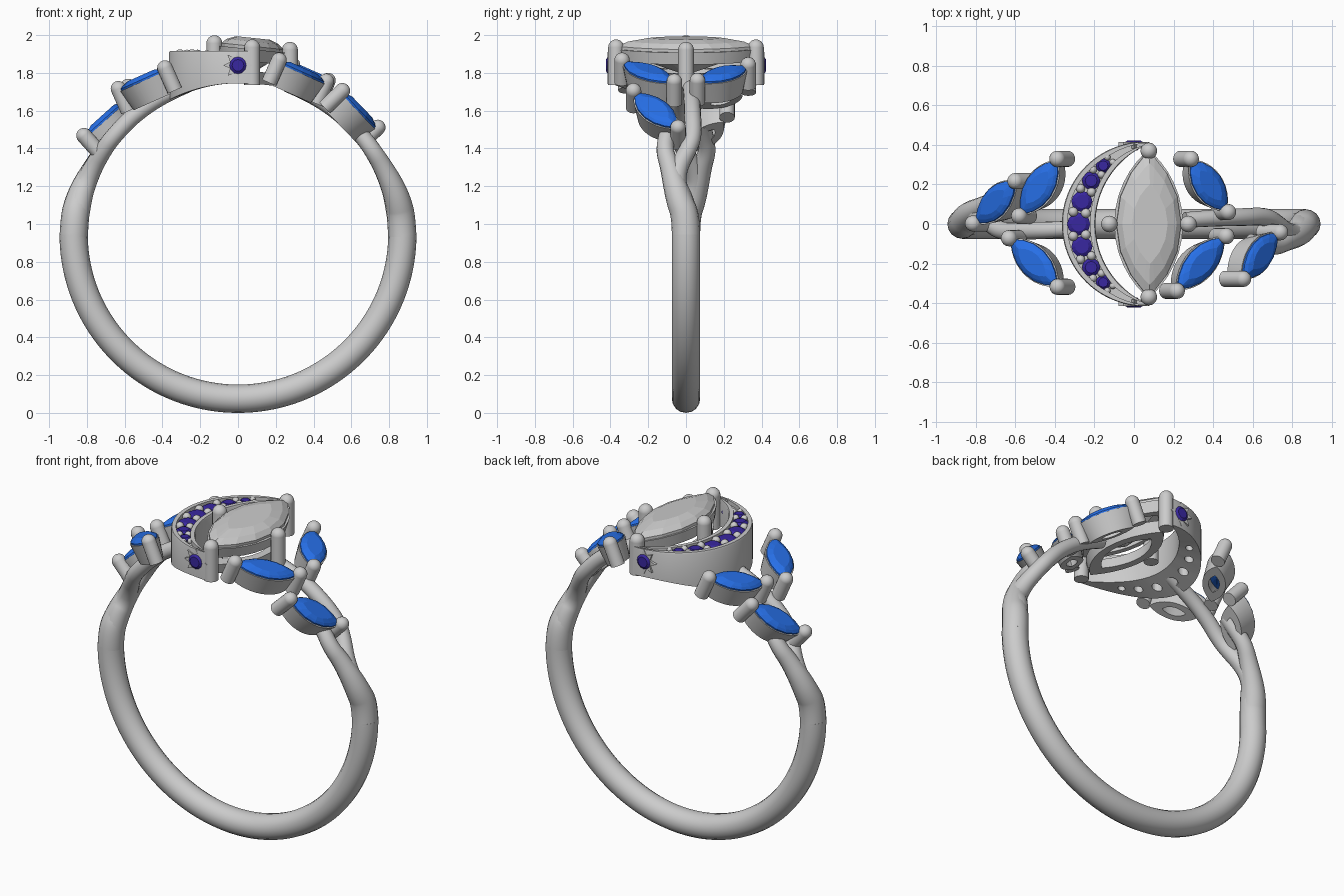
import bpy, bmesh
from math import sin, cos, tan, pi, radians, sqrt
from mathutils import Vector, Matrix

if "Cube" in bpy.data.objects:
    bpy.data.objects.remove(bpy.data.objects["Cube"])

CZ, RIN = 0.945, 0.795            # ring centre height, finger radius


def material(name, col):
    m = bpy.data.materials.new(name)
    m.diffuse_color = col
    m.use_nodes = True
    m.node_tree.nodes["Principled BSDF"].inputs["Base Color"].default_value = m.diffuse_color
    return m


BLUE = material("blue_stone", (0.02, 0.16, 0.80, 1))
PURPLE = material("purple_stone", (0.04, 0.02, 0.35, 1))


def finish(name, bm, mat=None, smooth=True, angle=35):
    bmesh.ops.recalc_face_normals(bm, faces=bm.faces)
    me = bpy.data.meshes.new(name)
    bm.to_mesh(me)
    bm.free()
    ob = bpy.data.objects.new(name, me)
    bpy.context.collection.objects.link(ob)
    if mat:
        me.materials.append(mat)
    if smooth:
        bpy.ops.object.select_all(action='DESELECT')
        ob.select_set(True)
        bpy.context.view_layer.objects.active = ob
        bpy.ops.object.shade_smooth_by_angle(angle=radians(angle))
    return ob


def loft(bm, rings, closed=False):
    """Skin a list of equal-length point loops; cap the ends or close it."""
    vs = [[bm.verts.new(p) for p in r] for r in rings]
    n = len(vs[0])
    pairs = list(zip(vs, vs[1:])) + ([(vs[-1], vs[0])] if closed else [])
    for a, b in pairs:
        for i in range(n):
            j = (i + 1) % n
            bm.faces.new((a[i], a[j], b[j], b[i]))
    if not closed:
        bm.faces.new(vs[0])
        bm.faces.new(vs[-1])


def tube(name, pts, kind='NURBS'):
    """Round wire through (x, y, z, radius) points."""
    cu = bpy.data.curves.new(name, 'CURVE')
    cu.dimensions, cu.bevel_depth, cu.bevel_resolution = '3D', 1.0, 6
    cu.use_fill_caps = True
    sp = cu.splines.new(kind)
    sp.points.add(len(pts) - 1)
    for p, (x, y, z, r) in zip(sp.points, pts):
        p.co, p.radius = (x, y, z, 1), r
    if kind == 'NURBS':
        sp.order_u, sp.use_endpoint_u, sp.resolution_u = 3, True, 10
    ob = bpy.data.objects.new(name, cu)
    bpy.context.collection.objects.link(ob)
    bpy.ops.object.select_all(action='DESELECT')
    ob.select_set(True)
    bpy.context.view_layer.objects.active = ob
    bpy.ops.object.convert(target='MESH')
    bpy.ops.object.shade_smooth_by_angle(angle=radians(40))


def outline(a, b, n):
    """Marquise: two circular arcs meeting in points."""
    R = (a * a + b * b) / (2 * b)
    half = [-a * cos(pi * i / n) for i in range(n + 1)]
    w = lambda u: sqrt(max(R * R - u * u, 0)) - (R - b)
    return [(u, w(u)) for u in half[:-1]] + [(u, -w(u)) for u in half[:0:-1]]


def prong(name, top, down, length, r):
    bm = bmesh.new()
    q = down.to_track_quat('Z', 'Y').to_matrix().to_4x4()
    bmesh.ops.create_uvsphere(bm, u_segments=20, v_segments=12, radius=r,
                              matrix=Matrix.Translation(top) @ q)
    bmesh.ops.create_cone(bm, cap_ends=True, segments=20, radius1=r, radius2=r, depth=length,
                          matrix=Matrix.Translation(top + down * length / 2) @ q)
    finish(name, bm, angle=50)


def frame(p0, p1, z, tilt):
    """Plane through two plan points, tilted about y; returns placer, n, half length, u, centre."""
    xc = (p0[0] + p1[0]) / 2
    t = tan(radians(tilt))
    A, B = [Vector((x, y, z - t * (x - xc))) for x, y in (p0, p1)]
    n = Vector((sin(radians(tilt)), 0, cos(radians(tilt))))
    u = (B - A).normalized()
    v, c = n.cross(u), (A + B) / 2
    return (lambda x, y, h: c + u * x + v * y + n * h), n, (B - A).length / 2, u, c


def marquise_stone(name, put, a, b, crown, table, depth, mat):
    bm = bmesh.new()
    o = outline(a, b, 8)
    steps = [(table, crown), (0.84, crown * .62), (1, 0.006), (1, -0.012), (0.5, -depth * .6), (0.06, -depth)]
    loft(bm, [[put(x * s, y * s, h) for x, y in o] for s, h in steps])
    finish(name, bm, mat, smooth=False)


def marquise_rail(name, put, a, b, top, bottom, outer, inner):
    bm = bmesh.new()
    o = outline(a, b, 16)
    steps = [(outer[0], top), (outer[1], bottom), (inner[1], bottom), (inner[0], top)]
    loft(bm, [[put(x * s, y * s, h) for x, y in o] for s, h in steps], closed=True)
    finish(name, bm)


# Lower band
tube("band", [(0.87 * cos(t), 0, CZ + 0.87 * sin(t), 0.075)
              for t in [pi + pi * i / 96 for i in range(97)]], 'POLY')

# Split shoulders, repeated by half a turn about z: (angle, y, radius)
STRANDS = {"outer_strand": [(-1, 0, .075), (6, 0, .075), (12, -.035, .07), (18, -.06, .062),
                            (25, -.085, .052), (32, -.115, .046), (39, -.10, .044), (45, -.09, .04)],
           "inner_strand": [(4, 0, .07), (12, -.02, .065), (18, -.06, .058), (25, -.04, .05),
                            (32, .01, .046), (38, .04, .045), (49, .035, .045), (62, .03, .042),
                            (72, .02, .04)]}
for s, side in ((1, "right"), (-1, "left")):
    for nm, pts in STRANDS.items():
        tube(f"{side}_{nm}", [(s * (RIN + r) * cos(radians(t)), s * y, CZ + (RIN + r) * sin(radians(t)), r)
                              for t, y, r in pts])

# Six blue leaf stones: plan ends, height, tilt
LEAVES = [((-.80, .01), (-.60, .21), 1.555, -42), ((-.57, .05), (-.39, .32), 1.76, -24),
          ((-.62, -.08), (-.39, -.31), 1.76, -24), ((.29, .32), (.465, .07), 1.79, 24),
          ((.22, -.33), (.455, -.07), 1.80, 24), ((.55, -.27), (.725, -.05), 1.60, 46)]
for i, (p0, p1, z, tilt) in enumerate(LEAVES, 1):
    put, n, a, u, c = frame(p0, p1, z, tilt)
    marquise_stone(f"leaf_stone_{i}", put, a, 0.078, 0.028, 0.6, 0.07, BLUE)
    marquise_rail(f"leaf_seat_{i}", put, a, 0.08, -0.004, -0.125, (1.05, .85), (.9, .4))
    for k in (-1, 1):
        prong(f"leaf_prong_{i}_{'a' if k < 0 else 'b'}", c + u * k * (a + .012) + n * .012, -n, .13, .041)

# Centre stone, open basket and four prongs
put, n, a, u, c = frame((0.075, -0.365), (0.075, 0.365), 1.935, 6)
marquise_stone("centre_stone", put, a, 0.165, 0.05, 0.55, 0.14, None)
marquise_rail("centre_upper_rail", put, a, 0.17, -0.01, -0.075, (1.03, .97), (.86, .78))
marquise_rail("centre_lower_rail", put, a, 0.17, -0.125, -0.19, (.92, .86), (.66, .58))
for i, (x, y, z) in enumerate([(.075, -.37, 1.935), (.075, .37, 1.935), (-.125, 0, 1.957), (.275, 0, 1.922)]):
    prong(f"centre_prong_{i + 1}", Vector((x, y, z)), Vector((0, 0, -1)), 0.2, 0.042)


# Crescent with sunken channel, underside following the finger hole
def arcs(t):
    p, q = radians(88 + 184 * t), radians(116 + 128 * t)
    return (Vector((0.05 + .415 * cos(p), .415 * sin(p), 0)),
            Vector((0.245 + .44 * cos(q), .44 * sin(q), 0)))


def under(v):
    return CZ + sqrt(0.8 ** 2 - v.x ** 2)


bm = bmesh.new()
rings = []
for i in range(65):
    o, q = arcs(i / 64)
    w = (q - o).length
    e = min(0.028 / w, 0.3)
    prof = [(0, None), (0, 1.905), (.15 * e, 1.915), (e, 1.915), (e, 1.89),
            (1 - e, 1.89), (1 - e, 1.915), (1 - .15 * e, 1.915), (1, 1.905), (1, None)]
    ring = []
    for f, h in prof:
        p = o.lerp(q, f)
        p.z = under(p) if h is None else h
        ring.append(p)
    rings.append(ring)
loft(bm, rings)
crescent = finish("crescent", bm)

# Pave stones, beads and drilled holes
PAVE = [(0, .058), (.1, .053), (-.1, .053), (.2, .046), (-.2, .046), (.285, .037), (-.285, .037)]
holes, beads, stones = bmesh.new(), bmesh.new(), bmesh.new()


def round_stone(bm, m, r):
    for h, d, r1, r2 in ((-.02, .04, r * .35, r), (.006, .012, r, r * .65)):
        bmesh.ops.create_cone(bm, cap_ends=True, segments=12, radius1=r1, radius2=r2, depth=d,
                              matrix=m @ Matrix.Translation((0, 0, h)))


for d, r in PAVE:
    o, q = arcs(.5 + d)
    m = (o + q) / 2
    round_stone(stones, Matrix.Translation((m.x, m.y, 1.899)), r)
    bmesh.ops.create_cone(holes, cap_ends=True, segments=20, radius1=r * .55, radius2=r * .55, depth=.4,
                          matrix=Matrix.Translation((m.x, m.y, 1.8)))
for d, r in ((.05, .025), (.152, .023), (.246, .02), (.325, .017)):
    for s in (-1, 1):
        o, q = arcs(.5 + s * d)
        for f in (.31, .69):
            p = o.lerp(q, f)
            bmesh.ops.create_uvsphere(beads, u_segments=12, v_segments=8, radius=r,
                                      matrix=Matrix.Translation((p.x, p.y, 1.9)))
finish("pave_beads", beads)
cut = finish("hole_cutter", holes, smooth=False)
cut.hide_render = True
cut.hide_viewport = True
mod = crescent.modifiers.new("holes", 'BOOLEAN')
mod.object, mod.operation, mod.solver = cut, 'DIFFERENCE', 'EXACT'
bpy.context.view_layer.objects.active = crescent
bpy.ops.object.modifier_apply(modifier="holes")
bpy.data.objects.remove(cut)

# Round stones on both crescent ends, each on a small star
star = bmesh.new()
for s in (-1, 1):
    m = Matrix.Translation((0, s * .412, 1.84)) @ Matrix.Rotation(-s * pi / 2, 4, 'X')
    round_stone(stones, m, .048)
    pts = [((.078 if k % 2 == 0 else .045), pi * k / 8) for k in range(16)]
    loft(star, [[m @ Vector((r * cos(t), r * sin(t), h)) for r, t in pts] for h in (-.03, .002)])
finish("pave_stones", stones, PURPLE, smooth=False)
finish("end_stars", star, smooth=False)
